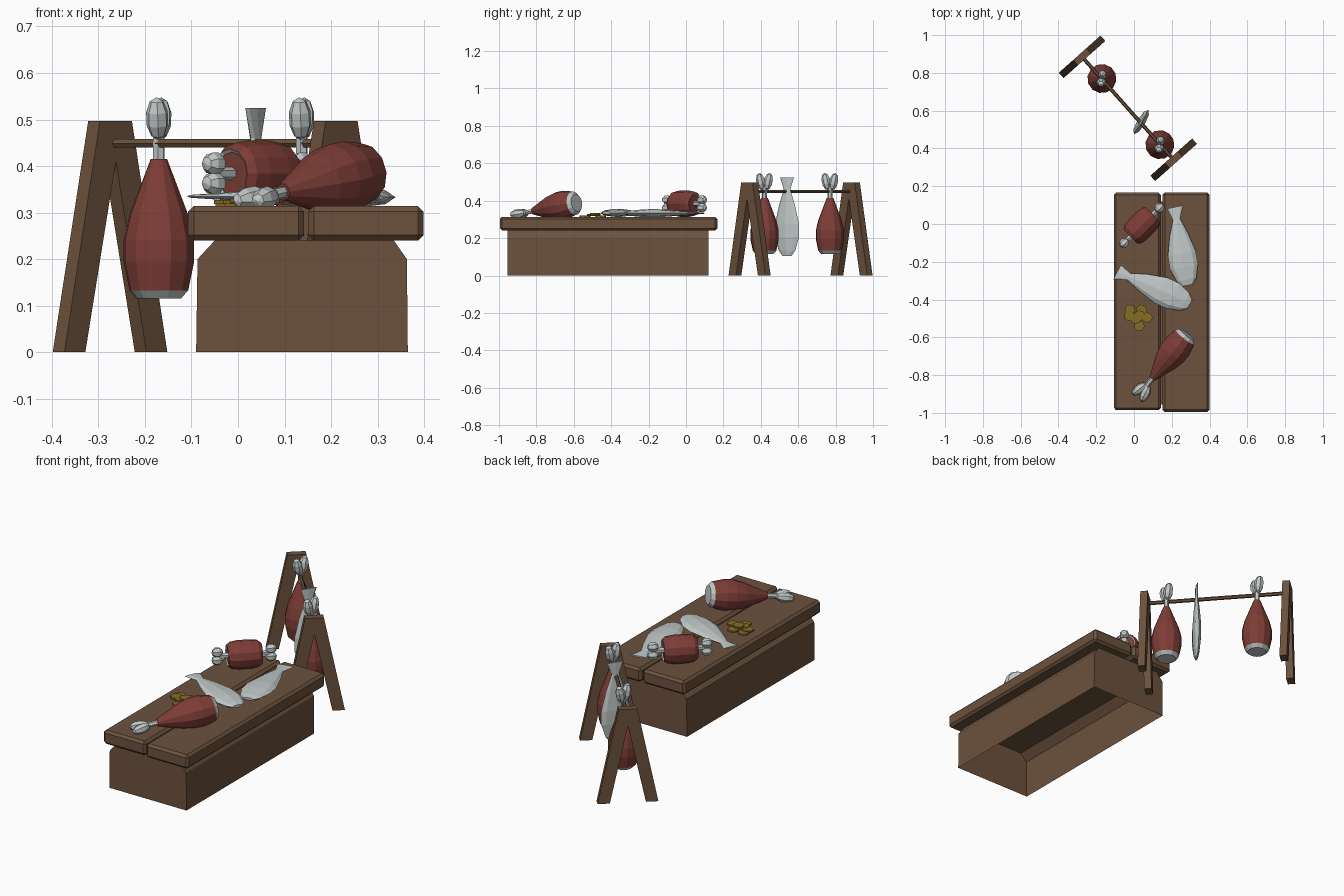
import bpy, bmesh, math
from mathutils import Vector, Matrix

if "Cube" in bpy.data.objects:
    bpy.data.objects.remove(bpy.data.objects["Cube"])


def material(name, rgb):
    m = bpy.data.materials.new(name)
    m.diffuse_color = (*rgb, 1)
    m.use_nodes = True
    m.node_tree.nodes["Principled BSDF"].inputs["Base Color"].default_value = m.diffuse_color
    return m


WOOD = material("brown wood", (0.15, 0.085, 0.047))
MEAT = material("red meat", (0.21, 0.047, 0.038))
BONE = material("pale bone", (0.53, 0.58, 0.57))
GOLD = material("gold", (0.24, 0.15, 0.017))


def finish(name, bm, mats, matrix=Matrix()):
    bmesh.ops.recalc_face_normals(bm, faces=bm.faces)
    me = bpy.data.meshes.new(name)
    bm.to_mesh(me)
    bm.free()
    for m in mats:
        me.materials.append(m)
    ob = bpy.data.objects.new(name, me)
    ob.matrix_world = matrix
    bpy.context.collection.objects.link(ob)
    return ob


def loft(bm, rings, mats=None, cap_mats=(0, 0)):
    """Skin a list of equal-length point rings and cap both ends."""
    vs = [[bm.verts.new(p) for p in r] for r in rings]
    n = len(vs[0])
    for i in range(len(vs) - 1):
        for j in range(n):
            k = (j + 1) % n
            f = bm.faces.new((vs[i][j], vs[i][k], vs[i + 1][k], vs[i + 1][j]))
            f.material_index = mats[i] if mats else 0
    for ring, m in zip((vs[0], vs[-1]), cap_mats):
        bm.faces.new(ring).material_index = m


def circle(r, z, n, ry=None, cx=0):
    ry = r if ry is None else ry
    return [(cx + r * math.cos(2 * math.pi * i / n),
             ry * math.sin(2 * math.pi * i / n), z) for i in range(n)]


def prism(name, pts, a, b, matrix=Matrix(), open_bottom=False):
    """Extrude an x-z outline along y from a to b."""
    bm = bmesh.new()
    loft(bm, [[(x, y, z) for x, z in pts] for y in (a, b)])
    bmesh.ops.recalc_face_normals(bm, faces=bm.faces)
    if open_bottom:
        low = [f for f in bm.faces if all(v.co.z < 1e-4 for v in f.verts)]
        bmesh.ops.delete(bm, geom=low, context='FACES_ONLY')
    return finish(name, bm, [WOOD], matrix)


def lobe(bm, x, z, r, rz, tilt):
    """One knob of a bone end."""
    m = Matrix.Translation((x, 0, z)) @ Matrix.Rotation(tilt, 4, 'Y') @ Matrix.Diagonal((r, r, rz, 1))
    before = set(bm.faces)
    bmesh.ops.create_uvsphere(bm, u_segments=7, v_segments=5, radius=1, matrix=m)
    for f in set(bm.faces) - before:
        f.material_index = 1


def frame(loc, direction):
    q = Vector(direction).to_track_quat('Z', 'Y')
    return Matrix.Translation(loc) @ q.to_matrix().to_4x4()


def ham(name, matrix):
    bm = bmesh.new()
    prof = [(.048, 0), (.064, .018), (.077, .08), (.077, .125),
            (.064, .18), (.041, .24), (.018, .30)]
    loft(bm, [circle(r, z, 12) for r, z in prof], [1] + [0] * 5, (1, 0))
    loft(bm, [circle(.013, z, 6) for z in (.295, .36)], [1], (1, 1))
    for s in (-1, 1):
        lobe(bm, s * .02, .387, .025, .047, s * .22)
    return finish(name, bm, [MEAT, BONE], matrix)


def fish(name, matrix, bend=0.0):
    """Nose at local z = 0, tail fin at z = 0.42, flat in local y."""
    bm = bmesh.new()
    prof = [(.028, .007, 0), (.052, .014, .03), (.075, .021, .10), (.075, .022, .17),
            (.05, .015, .27), (.02, .008, .355), (.043, .004, .42)]
    loft(bm, [circle(w, z, 8, t, bend * (z / .42) ** 2) for w, t, z in prof])
    return finish(name, bm, [BONE], matrix)


# Counter: hollow base with two thick planks on top
prism("counter_base", [(-.09, 0), (-.087, .2), (-.05, .24), (.335, .24), (.363, .2), (.365, 0)],
      -.955, .12, open_bottom=True)
for name, x0, x1, y0, y1 in (("left_plank", -.107, .142, -.985, .166),
                             ("right_plank", .151, .399, -.995, .168)):
    p = prism(name, [(x0, .24), (x1, .24), (x1, .314), (x0, .314)], y0, y1)
    b = p.modifiers.new("worn_edges", 'BEVEL')
    b.width, b.segments = .012, 1

# Hanging rack: two A-frames and a bar
A, B = Vector((-.275, .885, 0)), Vector((.21, .34, 0))
along = (B - A).normalized()
turn = Matrix.Rotation(math.atan2(along.y, along.x) + math.pi / 2, 4, 'Z')
for name, p in (("far_frame", A), ("near_frame", B)):
    for s, side in ((-1, "left"), (1, "right")):
        prism(f"{name}_{side}_leg",
              [(s * .148, 0), (s * .088, 0), (0, .41), (0, .497), (s * .046, .497)],
              -.019, .019, Matrix.Translation(p) @ turn)
bm = bmesh.new()
loft(bm, [circle(.01, z, 6) for z in (0, (B - A).length)])
finish("rack_bar", bm, [WOOD], frame(A + Vector((0, 0, .449)), along))

# Hanging hams and fish
for i, (x, y) in enumerate(((-.17, .77), (.137, .42))):
    ham(f"hanging_ham_{i + 1}", Matrix.Translation((x, y, .115)) @ Matrix.Rotation(math.radians(80), 4, 'Z'))
fish("hanging_fish", Matrix.Translation((.038, .54, .105)) @ Matrix.Rotation(math.radians(59), 4, 'Z'))

# Ham lying on the counter
ham("counter_ham", frame((.28, -.585, .389), (-.185, -.235, -.045)))

# Round joint with a bone knob at each end
bm = bmesh.new()
prof = [(.046, -.078), (.053, -.084), (.066, -.066), (.071, -.03), (.071, .03),
        (.066, .066), (.053, .084), (.046, .078)]
loft(bm, [circle(r, z, 12) for r, z in prof], [1, 0, 0, 0, 0, 0, 1])
for s in (-1, 1):
    loft(bm, [circle(.014, s * z, 6) for z in (.07, .125)], [1], (1, 1))
    for t in (-1, 1):
        lobe(bm, t * .021, s * .132, .026, .028, 0)
joint = frame((.042, -.008, .384), (-.7, -.7, 0)) @ Matrix.Rotation(math.pi / 2, 4, 'Z')
finish("counter_joint", bm, [MEAT, BONE], joint)

# Fish lying on the counter
fish("counter_fish_1", frame((.285, -.325, .333), (-.085, .4, 0)), -.02)
fish("counter_fish_2", frame((.295, -.425, .335), (-.33, .17, 0)), .025)

# Heap of coins
bm = bmesh.new()
for x, y, z in ((-.022, -.455, 0), (.04, -.455, 0), (.07, -.495, .008), (.01, -.50, .008),
                (-.025, -.485, .005), (.028, -.54, 0), (.03, -.485, .013)):
    loft(bm, [[(x + a, y + b, .313 + z + c) for a, b, c in circle(.029, h, 7)] for h in (0, .009)])
finish("coins", bm, [GOLD])
